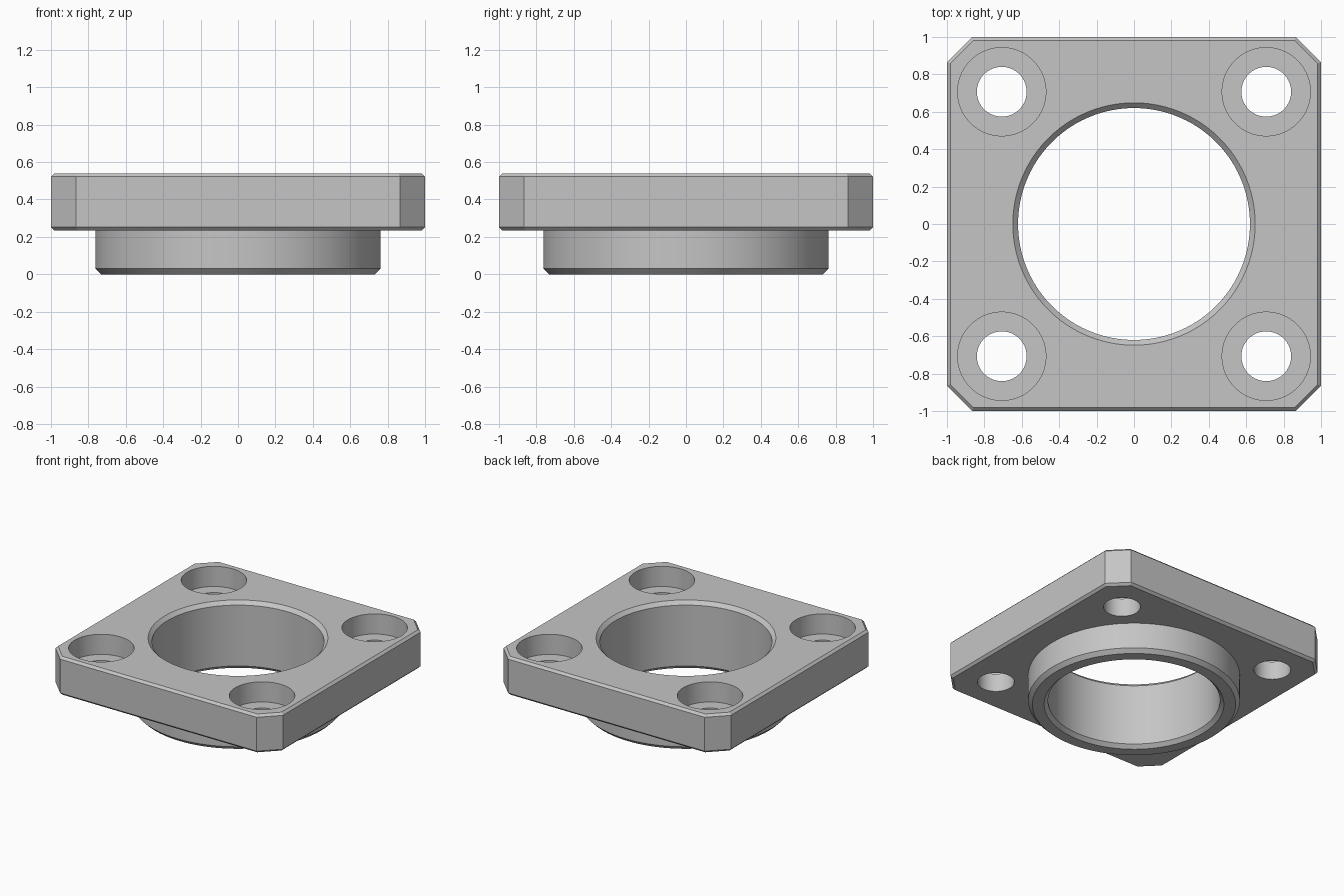
import bpy
import bmesh
import math

cube = bpy.data.objects.get("Cube")
if cube:
    bpy.data.objects.remove(cube, do_unlink=True)

# Main dimensions
PLATE_LOW, PLATE_TOP = 0.235, 0.54
EDGE, CORNER = 0.018, 0.135
BORE, BORE_RIM = 0.62, 0.648
BOSS, BOSS_EDGE = 0.763, 0.03
HOLE, COUNTERBORE, SEAT_Z = 0.133, 0.236, 0.38
HOLE_POS = 0.707

steel = bpy.data.materials.new("grey metal")
steel.use_nodes = True
grey = (0.56, 0.56, 0.56, 1)
steel.diffuse_color = grey
steel.node_tree.nodes["Principled BSDF"].inputs["Base Color"].default_value = grey


def make_object(name, bm):
    bmesh.ops.recalc_face_normals(bm, faces=bm.faces)
    mesh = bpy.data.meshes.new(name)
    bm.to_mesh(mesh)
    bm.free()
    mesh.materials.append(steel)
    obj = bpy.data.objects.new(name, mesh)
    bpy.context.collection.objects.link(obj)
    return obj


def stack(name, rings):
    """Closed solid from a list of equal-length point rings, bottom to top."""
    bm = bmesh.new()
    loops = [[bm.verts.new(p) for p in ring] for ring in rings]
    n = len(loops[0])
    for low, high in zip(loops, loops[1:]):
        for i in range(n):
            j = (i + 1) % n
            bm.faces.new((low[i], low[j], high[j], high[i]))
    bm.faces.new(loops[0])
    bm.faces.new(loops[-1])
    return make_object(name, bm)


def turned(name, profile, x=0, y=0, sides=96):
    """Solid of revolution from (radius, z) pairs."""
    angles = [math.tau * i / sides for i in range(sides)]
    return stack(name, [[(x + r * math.cos(a), y + r * math.sin(a), z)
                         for a in angles] for r, z in profile])


def octagon(half, z):
    """Square outline with clipped corners, inset evenly on all sides."""
    c = 1 - CORNER + (half - 1) * (math.sqrt(2) - 1)
    quarter = [(half, -c), (half, c)]
    ring = []
    for _ in range(4):
        ring += [(x, y, z) for x, y in quarter]
        quarter = [(-y, x) for x, y in quarter]
    return ring


def combine(target, other, operation):
    mod = target.modifiers.new(operation.title(), 'BOOLEAN')
    mod.operation = operation
    mod.solver = 'EXACT'
    mod.object = other
    bpy.context.view_layer.objects.active = target
    bpy.ops.object.modifier_apply(modifier=mod.name)
    bpy.data.objects.remove(other, do_unlink=True)


# Chamfered square plate
flange = stack("flange_plate", [
    octagon(1 - EDGE, PLATE_LOW), octagon(1, PLATE_LOW + EDGE),
    octagon(1, PLATE_TOP - EDGE), octagon(1 - EDGE, PLATE_TOP)])

# Round locating boss below the plate
boss = turned("locating_boss", [
    (BOSS - BOSS_EDGE, 0), (BOSS, BOSS_EDGE), (BOSS, PLATE_LOW + 0.1)])
combine(flange, boss, 'UNION')

# Central bore, chamfered at both ends
rim = BORE_RIM - BORE
bore = turned("bore_cutter", [
    (BORE_RIM + 0.05, -0.05), (BORE, rim),
    (BORE, PLATE_TOP - rim), (BORE_RIM + 0.05, PLATE_TOP + 0.05)])
combine(flange, bore, 'DIFFERENCE')

# Counterbored bolt holes in the four corners
for sx in (-1, 1):
    for sy in (-1, 1):
        bolt = turned("bolt_cutter", [
            (HOLE, PLATE_LOW - 0.1), (HOLE, SEAT_Z),
            (COUNTERBORE, SEAT_Z), (COUNTERBORE, PLATE_TOP + 0.1)],
            sx * HOLE_POS, sy * HOLE_POS, 64)
        combine(flange, bolt, 'DIFFERENCE')

# Smooth round walls, crisp machined edges
flange.name = "bearing_flange"
bpy.ops.object.select_all(action='DESELECT')
flange.select_set(True)
bpy.context.view_layer.objects.active = flange
bpy.ops.object.shade_smooth_by_angle(angle=math.radians(20))
